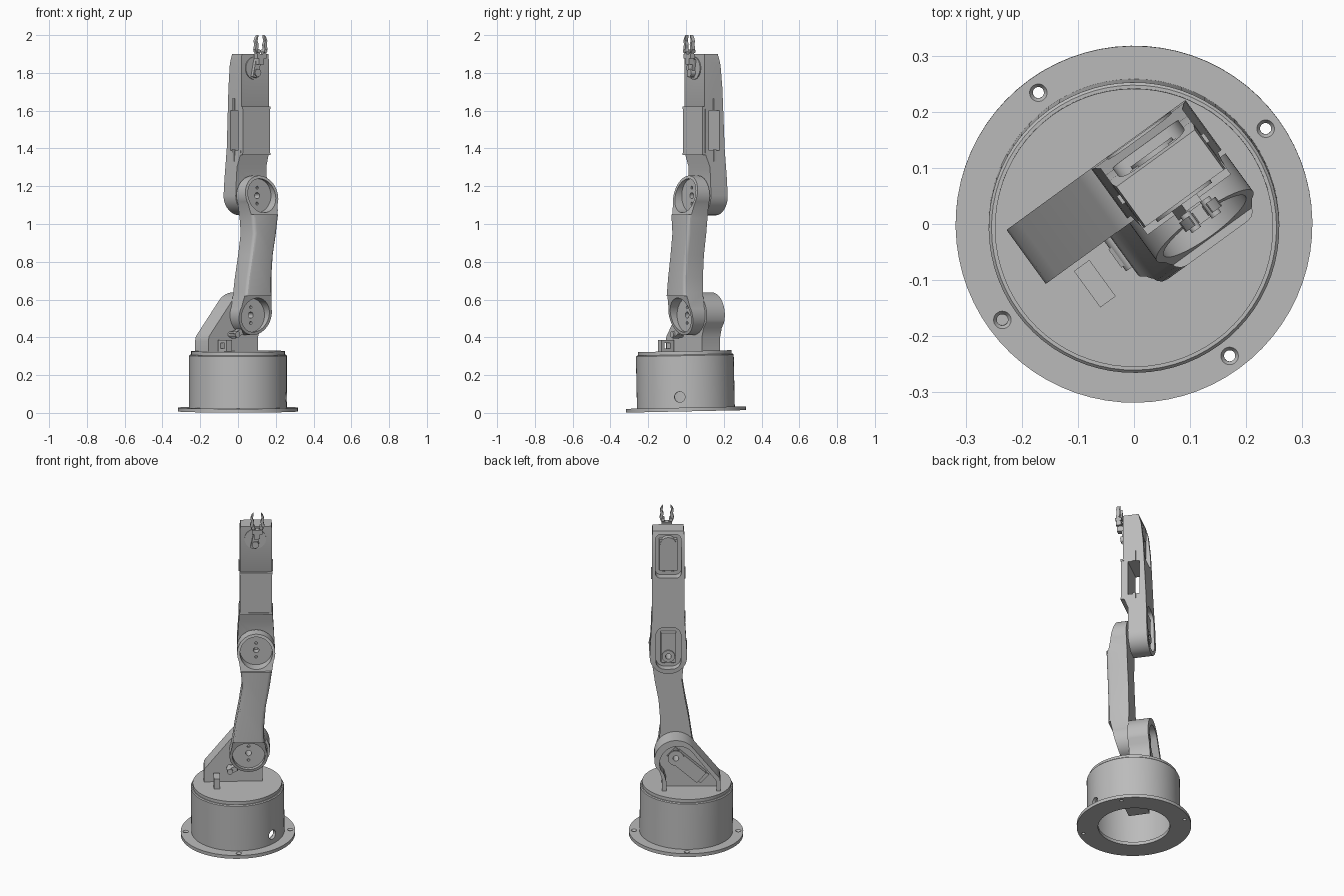
import bpy, bmesh
from math import sin, cos, pi, radians
from mathutils import Matrix, Vector

cube = bpy.data.objects.get("Cube")
if cube:
    bpy.data.objects.remove(cube)

# One plain grey for the whole machine
GREY = (0.5, 0.5, 0.5, 1)
grey = bpy.data.materials.new("machine_grey")
grey.use_nodes = True
grey.diffuse_color = GREY
next(n for n in grey.node_tree.nodes
     if n.type == 'BSDF_PRINCIPLED').inputs["Base Color"].default_value = GREY
parts = []


def finish(name, bm):
    bmesh.ops.recalc_face_normals(bm, faces=bm.faces)
    mesh = bpy.data.meshes.new(name)
    bm.to_mesh(mesh)
    bm.free()
    mesh.materials.append(grey)
    ob = bpy.data.objects.new(name, mesh)
    bpy.context.collection.objects.link(ob)
    parts.append(ob)
    return ob


def prism(name, pts, lo, hi, axis='Y', bevel=0):
    """Extrude an outline: (x, z) along y, or (y, z) along x."""
    bm = bmesh.new()
    place = (lambda a, b: (a, lo, b)) if axis == 'Y' else (lambda a, b: (lo, a, b))
    face = bm.faces.new([bm.verts.new(place(a, b)) for a, b in pts])
    ring = list(face.edges)
    new = bmesh.ops.extrude_face_region(bm, geom=[face], use_keep_orig=True)["geom"]
    step = Vector((0, hi - lo, 0)) if axis == 'Y' else Vector((hi - lo, 0, 0))
    bmesh.ops.translate(bm, vec=step, verts=[g for g in new if isinstance(g, bmesh.types.BMVert)])
    if bevel:
        bmesh.ops.recalc_face_normals(bm, faces=bm.faces)
        bmesh.ops.bevel(bm, geom=ring, offset=bevel, segments=3, profile=0.5, affect='EDGES')
    return finish(name, bm)


def box(name, x, y, z, turn=0):
    """Box from ranges, optionally turned in the xz plane about its centre."""
    cx, cz = sum(x) / 2, sum(z) / 2
    w, h = (x[1] - x[0]) / 2, (z[1] - z[0]) / 2
    c, s = cos(turn), sin(turn)
    corners = [(-w, -h), (w, -h), (w, h), (-w, h)]
    return prism(name, [(cx + a * c - b * s, cz + a * s + b * c) for a, b in corners], *y)


def arc(cx, cz, r, a0, a1, n=20):
    return [(cx + r * cos(radians(a0 + (a1 - a0) * i / n)),
             cz + r * sin(radians(a0 + (a1 - a0) * i / n))) for i in range(n + 1)]


def rounded(x0, x1, z0, z1, r):
    return (arc(x1 - r, z1 - r, r, 0, 90, 6) + arc(x0 + r, z1 - r, r, 90, 180, 6)
            + arc(x0 + r, z0 + r, r, 180, 270, 6) + arc(x1 - r, z0 + r, r, 270, 360, 6))


def disc(name, x, z, r, y0, y1, n=32):
    return prism(name, arc(x, z, r, 0, 360 - 360 / n, n - 1), y0, y1)


def cone(name, matrix, r1, r2, depth, n=24):
    bm = bmesh.new()
    bmesh.ops.create_cone(bm, cap_ends=True, segments=n, radius1=r1, radius2=r2,
                          depth=depth, matrix=matrix)
    return finish(name, bm)


def combine(ob, cutter, operation='DIFFERENCE'):
    cutter.hide_render = True
    mod = ob.modifiers.new("cut", 'BOOLEAN')
    mod.object, mod.operation, mod.solver = cutter, operation, 'EXACT'
    bpy.context.view_layer.objects.active = ob
    bpy.ops.object.modifier_apply(modifier=mod.name)
    parts.remove(cutter)
    bpy.data.objects.remove(cutter)


# Hollow base: flange, drum and lid turned as one profile
bm = bmesh.new()
profile = [(.2, .008), (.318, .008), (.318, .028), (.259, .028), (.259, .303), (.254, .308),
           (.248, .308), (.248, .327), (0, .327), (0, .305), (.24, .305), (.24, .028), (.2, .028)]
verts = [bm.verts.new((r, 0, z)) for r, z in profile]
edges = [bm.edges.new((verts[i], verts[(i + 1) % len(verts)])) for i in range(len(verts))]
bmesh.ops.spin(bm, geom=verts + edges, cent=(0, 0, 0), axis=(0, 0, 1), angle=2 * pi, steps=72)
bmesh.ops.remove_doubles(bm, verts=bm.verts, dist=1e-5)
bmesh.ops.dissolve_degenerate(bm, dist=1e-6, edges=bm.edges)
axis_edges = [e for e in bm.edges if all(v.co.xy.length < 1e-4 for v in e.verts)]
bmesh.ops.delete(bm, geom=axis_edges, context='EDGES')
base = finish("base", bm)
for k in range(4):
    at = Matrix.Rotation(k * pi / 2, 4, 'Z') @ Matrix.Translation((.29, 0, .018))
    combine(base, cone("screw_hole", at, .01, .01, .06))
    combine(base, cone("countersink", at @ Matrix.Translation((0, 0, .006)), .009, .017, .012))
port = Matrix.Rotation(radians(-43), 4, 'Z') @ Matrix.Translation((.25, 0, .085))
combine(base, cone("cable_port", port @ Matrix.Rotation(pi / 2, 4, 'Y'), .028, .028, .1))
base_motor = box("base_motor", (-.13, -.02), (-.06, .06), (.16, .31))
base_parts = [base, base_motor]

# Shoulder bracket: rounded tray with a sloping side
SX, SZ = .058, .518
EX, EZ = .1, 1.15
outline = ([(-.19, .322), (.135, .322), (.135, .4), (.15, .45)] + arc(SX, SZ, .12, -20, 138)
           + [(-.165, .43), (-.185, .405), (-.19, .38)])
bracket = prism("shoulder_bracket", outline, .006, .125)
inner = [(-.03 + (x + .03) * .86, .318 + (z - .322) * .9) for x, z in outline]
combine(bracket, prism("tray", inner, .06, .2))
servo = box("shoulder_servo", (-.11, .09), (.055, .095), (.42, .5), radians(42))
ear_plate = box("shoulder_servo_ears", (-.135, .115), (.055, .07), (.425, .495), radians(42))
for ob in (bracket, servo, ear_plate):
    combine(ob, disc("bore", SX, SZ, .016, -.2, .3))
disc_s = disc("shoulder_servo_horn", SX, SZ, .045, .09, .102)
combine(disc_s, disc("bore", SX, SZ, .016, 0, .2))

# Lower arm: waisted link with slanted, dished ends
mid_x, mid_z = (SX + EX) / 2, (SZ + EZ) / 2
waist = .074
link_pts = (arc(SX, SZ, .106, 155, 385, 30)
            + [(SX + .086, SZ + .12), (SX + waist + .012, SZ + .2), (mid_x + waist, mid_z),
               (EX + waist, EZ - .2), (EX + .085, EZ - .12)]
            + arc(EX, EZ, .106, -25, 205, 30)
            + [(EX - .085, EZ - .12), (EX - waist - .004, EZ - .2), (mid_x - waist, mid_z),
               (SX - waist, SZ + .2), (SX - .085, SZ + .12)])
link = prism("lower_arm", link_pts, -.115, .006, bevel=.02)
for x, z, way in ((SX, SZ, -1), (EX, EZ, 1)):
    wedge = [(-.125, z - way * .1), (-.1, z - way * .1), (-.05, z + way * .12), (-.125, z + way * .12)]
    combine(link, prism("slant", wedge, -.2, .3, 'X'))
    combine(link, disc("dish", x, z, .09, -.2, -.035, 40))
    combine(link, disc("bore", x, z, .016, -.2, .1))
    for dz in (-.042, .042):
        combine(link, disc("pin_hole", x, z + dz, .008, -.1, -.02, 12))

# Upper arm: side profile trimmed by a front outline with a round lower end
side = [(-.016, 1.9), (.072, 1.9), (.088, 1.84), (.1, 1.72), (.122, 1.25), (.125, 1.12),
        (.12, 1.0), (.015, 1.0), (.015, 1.3), (-.012, 1.37), (-.012, 1.61), (-.016, 1.62)]
upper = prism("upper_arm", side, -.1, .3, 'X')
trim = ([(.19, 1.87), (.18, 1.95), (.02, 1.95), (.01, 1.87), (.01, 1.4), (-.002, 1.2)]
        + arc(EX, EZ, .104, 180, 360, 28) + [(.202, 1.2), (.19, 1.4)])
combine(upper, prism("trim", trim, -.1, .2), 'INTERSECT')
cover = box("arm_cover", (.012, .188), (-.028, .0), (1.37, 1.615))
window = [(.012, 1.39), (.08, 1.39), (.08, 1.6), (.012, 1.6)]
combine(upper, prism("window", window, -.1, .3, 'X'))
combine(upper, prism("elbow_pocket", rounded(.03, .17, 1.075, 1.33, .05), .08, .2))
combine(upper, prism("wrist_pocket", rounded(.028, .172, 1.625, 1.88, .03), .055, .2))
combine(upper, disc("bore", EX, EZ, .016, -.1, .2))

# Raised seams above and below the cover, side ribs beside the window
for z in (1.37, 1.615):
    box("cover_seam", (.008, .192), (-.03, .0), (z - .006, z + .006))
for x in (.004, .188):
    for z in (1.33, 1.6):
        box("side_rib", (x, x + .008), (.04, .058), (z, z + .065))

# Elbow and wrist servos in the back pockets
servo = box("elbow_servo", (.058, .142), (.075, .108), (1.11, 1.29))
combine(servo, disc("bore", EX, EZ, .016, 0, .2))
horn = disc("elbow_horn", EX, EZ, .036, .1, .116)
combine(horn, disc("bore", EX, EZ, .016, 0, .2))
box("wrist_servo", (.05, .15), (.05, .08), (1.66, 1.85))
disc("wrist_servo_cap", .1, 1.82, .045, .05, .086)
for x in (.075, .125):
    for z, y in ((1.09, .08), (1.31, .08), (1.64, .055)):
        disc("servo_screw", x, z, .008, y - .004, y + .006, 12)

# Wrist disc and bent arm carrying the gripper
WX, WZ = .096, 1.825
disc("wrist_disc", WX, WZ, .06, -.022, -.01, 40)
disc("wrist_hub", WX, WZ - .025, .02, -.05, -.02, 20)
box("wrist_arm", (.078, .112), (-.042, -.02), (1.775, 1.875), radians(-12))
box("wrist_lug", (.088, .12), (-.068, -.036), (1.845, 1.885))
box("gripper_palm", (.076, .136), (-.07, -.04), (1.876, 1.9))
finger = [(.008, 1.895), (.028, 1.895), (.04, 1.925), (.034, 1.95), (.038, 1.97), (.03, 1.99),
          (.02, 2.0), (.022, 1.985), (.026, 1.97), (.018, 1.95), (.022, 1.93)]
for name, way in (("gripper_finger_left", 1), ("gripper_finger_right", -1)):
    prism(name, [(.106 + way * x, z) for x, z in finger], -.066, -.046)
    disc("finger_pivot", .106 + way * .022, 1.915, .01, -.074, -.038, 14)

# Cable clip and stop pin on the lid
clip = box("cable_clip", (-.136, -.102), (-.085, -.005), (.322, .385))
combine(clip, prism("clip_hole", [(-.065, .34), (-.028, .34), (-.028, .37), (-.065, .37)], -.2, 0, 'X'))
box("stop_block", (-.06, -.005), (-.05, -.01), (.405, .435), radians(25))
disc("stop_pin", -.045, .415, .016, -.06, .02, 16)

# Turn the arm on its base, give the base its slight lean, and shade
turn = Matrix.Rotation(radians(36), 4, 'Z')
lean = Matrix.Rotation(radians(1.2), 4, 'X')
bpy.ops.object.select_all(action='DESELECT')
for ob in parts:
    ob.data.transform(lean @ turn if ob in base_parts else turn)
    ob.select_set(True)
bpy.context.view_layer.objects.active = base
bpy.ops.object.shade_smooth_by_angle(angle=radians(30))
